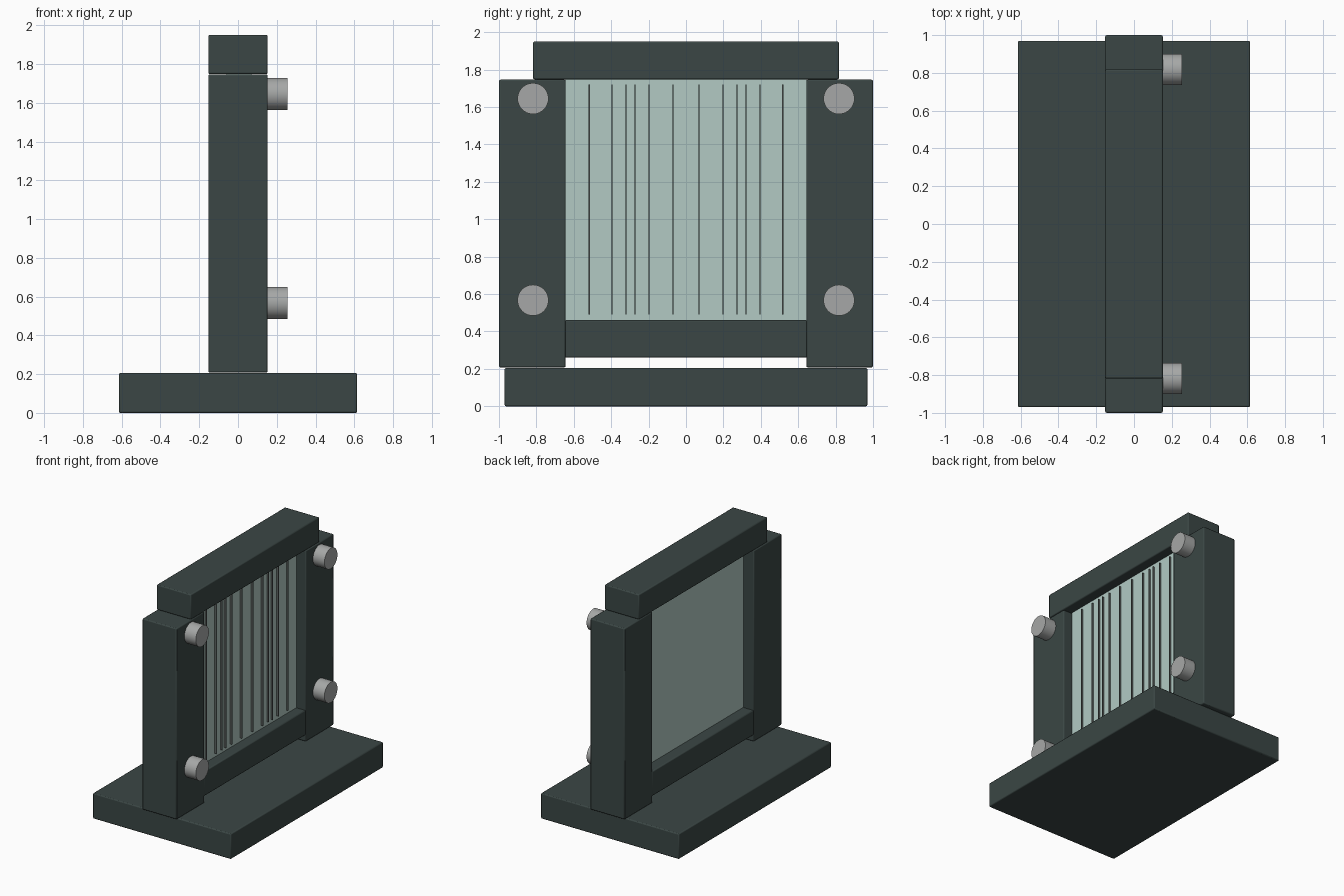
import bpy
import math

cube = bpy.data.objects.get("Cube")
if cube:
    bpy.data.objects.remove(cube, do_unlink=True)


def material(name, rgb):
    mat = bpy.data.materials.new(name)
    mat.use_nodes = True
    mat.diffuse_color = (*rgb, 1)
    mat.node_tree.nodes["Principled BSDF"].inputs["Base Color"].default_value = (*rgb, 1)
    return mat


SLATE = material("dark slate", (0.043, 0.062, 0.059))
GLASS = material("pale aqua", (0.445, 0.59, 0.55))
STEEL = material("light grey", (0.38, 0.39, 0.385))
RIB = material("rib grey", (0.11, 0.125, 0.12))


def box(name, x, y, z, mat, bevel=0.0):
    """Box spanning the (low, high) range on each axis."""
    spans = (x, y, z)
    bpy.ops.mesh.primitive_cube_add(size=1, location=[(a + b) / 2 for a, b in spans])
    obj = bpy.context.object
    obj.name = name
    obj.scale = [b - a for a, b in spans]
    bpy.ops.object.transform_apply(location=False, rotation=False, scale=True)
    obj.data.materials.append(mat)
    if bevel:
        mod = obj.modifiers.new("soft edges", "BEVEL")
        mod.width = bevel
        mod.segments = 2
        bpy.ops.object.shade_smooth_by_angle(angle=math.radians(50))
    return obj


# Base and the horizontal bars of the frame
DEPTH = (-0.153, 0.153)
box("base", (-0.615, 0.615), (-0.97, 0.97), (0, 0.205), SLATE, 0.008)
box("top_bar", DEPTH, (-0.818, 0.818), (1.748, 1.95), SLATE, 0.008)
box("bottom_bar", (-0.151, 0.151), (-0.65, 0.65), (0.26, 0.46), SLATE, 0.008)

# Posts with two round studs each
for side, label in ((-1, "front"), (1, "back")):
    box(label + "_post", DEPTH, sorted((side * 0.643, side * 1.0)), (0.208, 1.746), SLATE, 0.008)
    for z, level in ((0.567, "lower"), (1.645, "upper")):
        bpy.ops.mesh.primitive_cylinder_add(
            vertices=32, radius=0.083, depth=0.115,
            location=(0.1975, side * 0.818, z), rotation=(0, math.pi / 2, 0))
        stud = bpy.context.object
        stud.name = f"{label}_{level}_stud"
        stud.data.materials.append(STEEL)
        bpy.ops.object.shade_smooth_by_angle(angle=math.radians(30))

# Pane, ribbed on the stud side only
box("pane", (-0.06, 0.07), (-0.645, 0.645), (0.458, 1.749), GLASS)
for side in (-1, 1):
    for i, y in enumerate((0.07, 0.197, 0.272, 0.32, 0.395, 0.517)):
        y *= side
        box(f"rib_{'front' if side < 0 else 'back'}_{i + 1}", (0.065, 0.085),
            (y - 0.003, y + 0.003), (0.49, 1.72), RIB)
